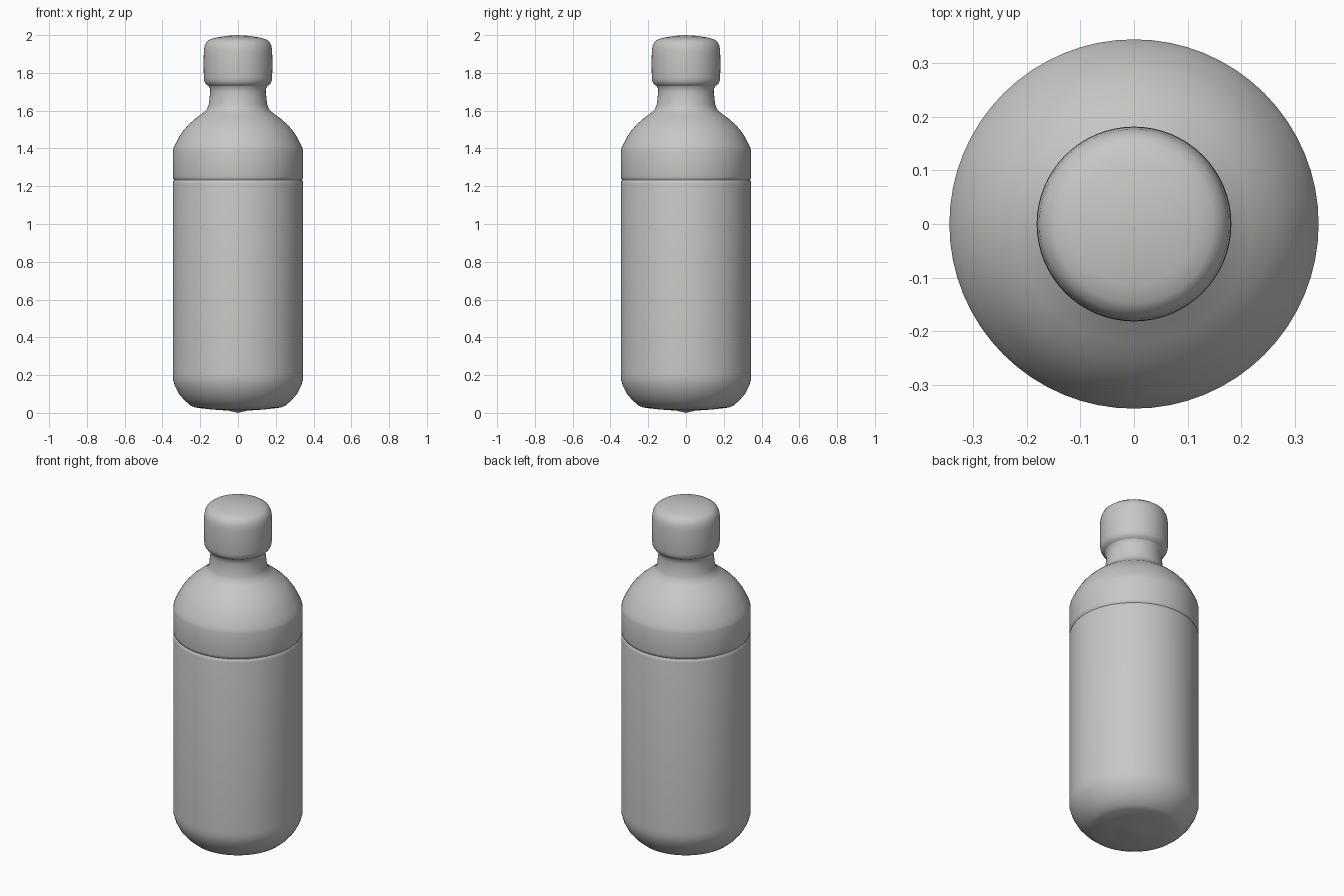
import bpy, bmesh, math

if "Cube" in bpy.data.objects:
    bpy.data.objects.remove(bpy.data.objects["Cube"])

SIDES = 64

grey = bpy.data.materials.new("warm grey")
grey.diffuse_color = (0.58, 0.57, 0.56, 1)
grey.use_nodes = True
grey.node_tree.nodes["Principled BSDF"].inputs["Base Color"].default_value = grey.diffuse_color


def lathe(name, profile, angle):
    """Spin an (r, z) profile, listed bottom to top, around the z axis."""
    bm = bmesh.new()
    rings = []
    for r, z in profile:
        if r == 0:
            rings.append([bm.verts.new((0, 0, z))] * SIDES)
        else:
            rings.append([bm.verts.new((r * math.cos(2 * math.pi * i / SIDES),
                                        r * math.sin(2 * math.pi * i / SIDES), z))
                          for i in range(SIDES)])
    for low, high in zip(rings, rings[1:]):
        for i in range(SIDES):
            j = (i + 1) % SIDES
            corners = list(dict.fromkeys((low[i], low[j], high[j], high[i])))
            bm.faces.new(corners)
    mesh = bpy.data.meshes.new(name)
    bm.to_mesh(mesh)
    bm.free()
    mesh.materials.append(grey)
    obj = bpy.data.objects.new(name, mesh)
    bpy.context.collection.objects.link(obj)
    bpy.ops.object.select_all(action='DESELECT')
    obj.select_set(True)
    bpy.context.view_layer.objects.active = obj
    bpy.ops.object.shade_smooth_by_angle(angle=math.radians(angle))
    return obj


# Bottle body: slightly bulged base, rounded heel, straight wall, fine groove
lathe("bottle_body", [
    (0, 0.0), (0.05, 0.012), (0.14, 0.018), (0.225, 0.028),
    (0.25, 0.038), (0.283, 0.066), (0.312, 0.10), (0.334, 0.142), (0.345, 0.18),
    (0.345, 0.21), (0.345, 1.215), (0.343, 1.225), (0.338, 1.233), (0.343, 1.242),
    (0.345, 1.252), (0.345, 1.385), (0.341, 1.402),
    # Domed shoulder
    (0.328, 1.43), (0.31, 1.464), (0.288, 1.497), (0.258, 1.53), (0.222, 1.561),
    (0.185, 1.588), (0.164, 1.608), (0.155, 1.632),
    # Neck
    (0.151, 1.665), (0.147, 1.70), (0.149, 1.718), (0.156, 1.731),
], 35)

# Rounded cap
lathe("cap", [
    (0.156, 1.731), (0.170, 1.741), (0.178, 1.755), (0.181, 1.775), (0.182, 1.85),
    (0.181, 1.915), (0.177, 1.942), (0.167, 1.964), (0.148, 1.978),
    (0.115, 1.987), (0.06, 1.996), (0, 2.0),
], 40)
